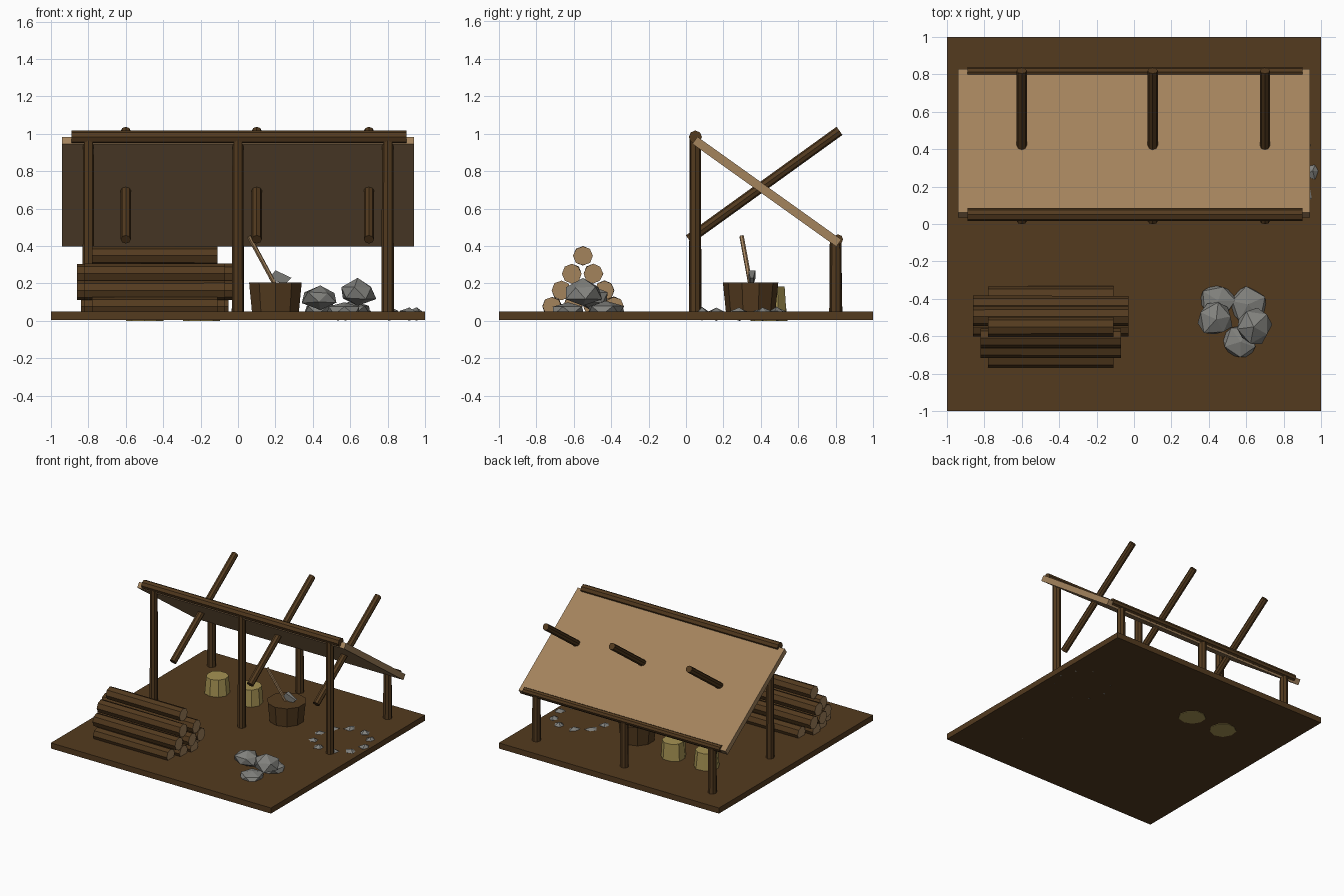
import bpy, bmesh, math, random
from mathutils import Vector, Matrix

random.seed(4)
if "Cube" in bpy.data.objects:
    bpy.data.objects.remove(bpy.data.objects["Cube"])


def material(name, rgb):
    lin = [(c / 255) ** 2.2 for c in rgb] + [1]
    m = bpy.data.materials.new(name)
    m.use_nodes = True
    m.diffuse_color = lin
    m.node_tree.nodes["Principled BSDF"].inputs["Base Color"].default_value = lin
    return m


bark = material("dark bark", (84, 61, 36))
plank = material("tan wood", (162, 130, 93))
pale = material("pale yellow wood", (165, 146, 84))
stone = material("grey stone", (128, 128, 124))


def make(name, bm, mats):
    bmesh.ops.recalc_face_normals(bm, faces=bm.faces)
    mesh = bpy.data.meshes.new(name)
    bm.to_mesh(mesh)
    bm.free()
    for m in mats:
        mesh.materials.append(m)
    ob = bpy.data.objects.new(name, mesh)
    bpy.context.collection.objects.link(ob)
    return ob


def pole(name, a, b, r1, r2=None, sides=8, mats=(bark,), wobble=0.0):
    """Faceted pole from a to b; a second material colours its ends."""
    a, b = Vector(a), Vector(b)
    axis = b - a
    bm = bmesh.new()
    bmesh.ops.create_cone(bm, cap_ends=True, segments=sides, radius1=r1,
                          radius2=r2 or r1, depth=axis.length)
    for v in bm.verts:
        v.co.xy *= 1 + random.uniform(-wobble, wobble)
    for f in bm.faces:
        if len(mats) > 1 and len(f.verts) == sides:
            f.material_index = 1
    turn = axis.to_track_quat('Z', 'Y').to_matrix().to_4x4()
    bm.transform(Matrix.Translation((a + b) / 2) @ turn)
    return make(name, bm, mats)


def box(name, centre, size, mat, tilt=0.0):
    bm = bmesh.new()
    bmesh.ops.create_cube(bm, size=1)
    bm.transform(Matrix.Translation(centre) @ Matrix.Rotation(tilt, 4, 'X')
                 @ Matrix.Diagonal((*size, 1)))
    return make(name, bm, [mat])


def rock(name, centre, size, rough=0.14):
    bm = bmesh.new()
    bmesh.ops.create_icosphere(bm, subdivisions=1, radius=1)
    for v in bm.verts:
        v.co *= 1 + random.uniform(-rough, rough)
    bm.transform(Matrix.Translation(centre) @ Matrix.Diagonal((*size, 1))
                 @ Matrix.Rotation(random.uniform(0, 6), 4, 'Z'))
    for v in bm.verts:
        v.co.z = max(v.co.z, 0)
    return make(name, bm, [stone])


# Ground slab
box("ground", (0, 0, 0.027), (2, 2, 0.046), bark)

# Posts and the beams they carry
for x in (-0.8, 0, 0.8):
    pole("front_post", (x, 0.05, 0.01), (x, 0.05, 0.97), 0.032, 0.03, wobble=0.06)
    pole("back_post", (x, 0.8, 0.01), (x, 0.8, 0.42), 0.034, 0.031, wobble=0.06)
pole("front_beam", (-0.89, 0.05, 0.982), (0.9, 0.05, 0.982), 0.035)
pole("back_beam", (-0.89, 0.812, 0.435), (0.9, 0.812, 0.435), 0.027)

# Sloping roof and the poles crossing through it
box("roof", (0, 0.432, 0.69), (1.88, 0.945, 0.046), plank, -math.atan2(0.55, 0.77))
for x in (-0.6, 0.1, 0.7):
    pole("crossing_pole", (x, 0.015, 0.435), (x, 0.82, 1.015), 0.027)

# Stacked logs: (height, y positions, x starts)
rows = (
    (0.077, (-0.715, -0.605, -0.495, -0.385), (-0.78, -0.82, -0.84, -0.78)),
    (0.163, (-0.665, -0.55, -0.435), (-0.82, -0.86, -0.86)),
    (0.252, (-0.61, -0.495), (-0.82, -0.86)),
    (0.348, (-0.55,), (-0.78,)),
)
for z, ys, starts in rows:
    for y, x in zip(ys, starts):
        pole("log", (x, y, z), (-0.89 - x, y, z), 0.052, mats=(bark, plank), wobble=0.04)

# Chopping block with an axe stuck in it
pole("chopping_block", (0.2, 0.345, 0.01), (0.2, 0.345, 0.205), 0.128, 0.148, sides=10)
pole("axe_handle", (0.2, 0.345, 0.19), (0.058, 0.297, 0.452), 0.012, sides=6, mats=(plank,))
bm = bmesh.new()
profile = ((0.165, 0.225), (0.2, 0.27), (0.285, 0.23), (0.25, 0.195))
rings = [[bm.verts.new((x, y + (0 if i < 2 else s * -0.01), z))
          for i, (x, z) in enumerate(profile)]
         for y, s in ((0.333, -1), (0.37, 1))]
bm.faces.new(rings[0])
bm.faces.new(rings[1])
for i in range(4):
    j = (i + 1) % 4
    bm.faces.new((rings[0][i], rings[0][j], rings[1][j], rings[1][i]))
make("axe_head", bm, [stone])

# Two pale sitting stumps
for x in (-0.5, -0.2):
    pole("stump", (x, 0.445, 0), (x, 0.445, 0.185), 0.1, 0.085, sides=9, mats=(pale,), wobble=0.05)

# Heap of rocks
for x, y, z, sx, sy, sz in (
        (0.45, -0.41, 0.055, 0.1, 0.09, 0.05),
        (0.61, -0.43, 0.055, 0.1, 0.1, 0.05),
        (0.57, -0.63, 0.055, 0.1, 0.1, 0.05),
        (0.44, -0.51, 0.125, 0.1, 0.1, 0.06),
        (0.64, -0.55, 0.15, 0.105, 0.105, 0.07)):
    rock("heap_rock", (x, y, z), (sx, sy, sz))

# Ring of fire stones
for i in range(10):
    t = i * math.tau / 10
    rock("ring_stone", (0.745 + 0.21 * math.cos(t), 0.285 + 0.21 * math.sin(t), 0.035),
         (0.047, 0.047, 0.034), 0.2)
